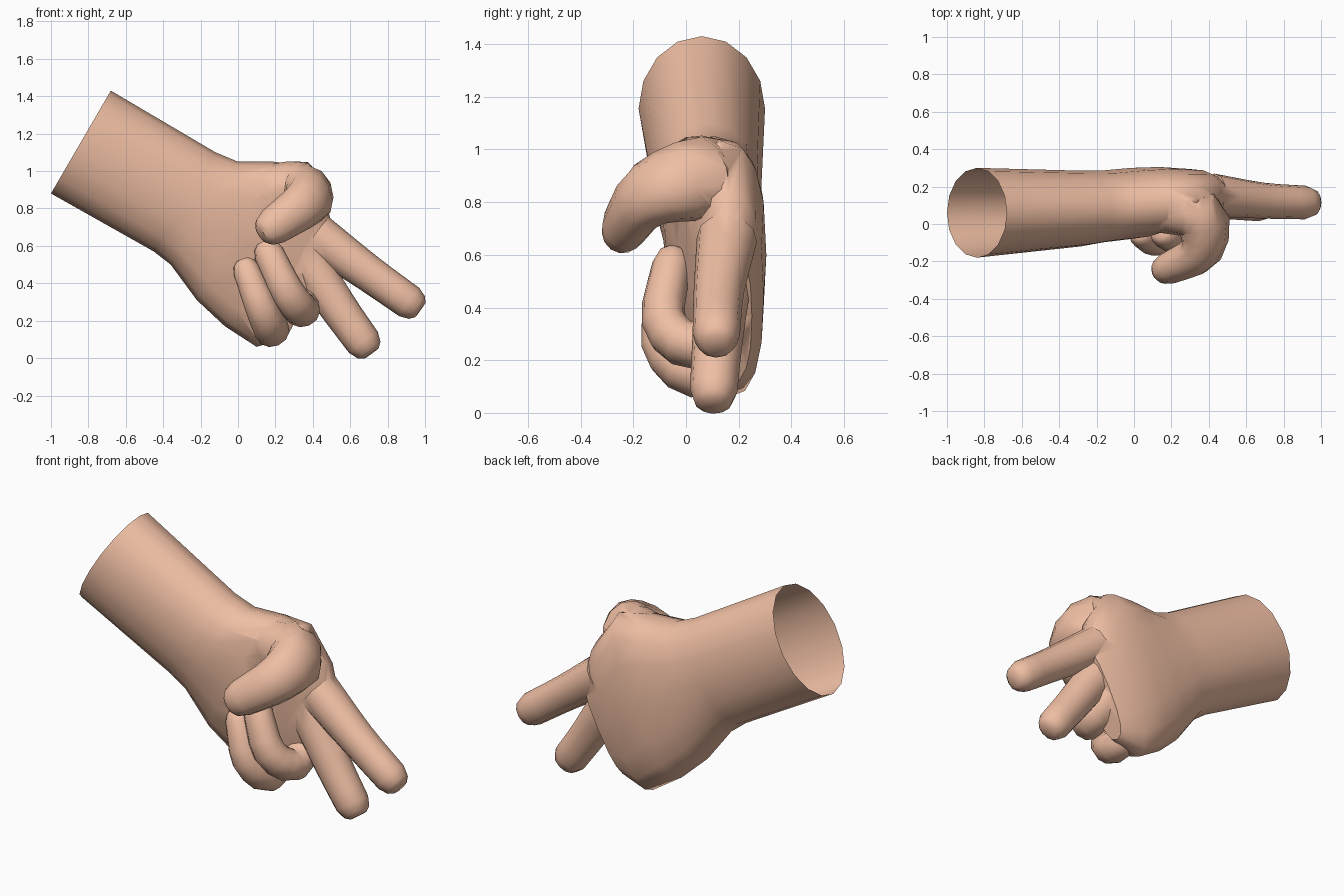
import bpy, bmesh, math
from mathutils import Vector as V

if "Cube" in bpy.data.objects:
    bpy.data.objects.remove(bpy.data.objects["Cube"])

skin = bpy.data.materials.new("skin")
skin.diffuse_color = (0.87, 0.52, 0.37, 1)
skin.use_nodes = True
skin.node_tree.nodes["Principled BSDF"].inputs["Base Color"].default_value = skin.diffuse_color


def ring(c, u, v, n, e):
    # superellipse ring around c with half axes u and v
    pts = []
    for i in range(n):
        a = 2 * math.pi * i / n
        k, s = math.cos(a), math.sin(a)
        pts.append(c + u * math.copysign(abs(k) ** e, k) + v * math.copysign(abs(s) ** e, s))
    return pts


def loft(name, rings):
    bm = bmesh.new()
    rows = [[bm.verts.new(p) for p in r] for r in rings]
    n = len(rows[0])
    for a, b in zip(rows, rows[1:]):
        for i in range(n):
            j = (i + 1) % n
            bm.faces.new((a[i], a[j], b[j], b[i]))
    bm.faces.new(rows[0])
    bm.faces.new(rows[-1])
    bmesh.ops.recalc_face_normals(bm, faces=bm.faces)
    me = bpy.data.meshes.new(name)
    bm.to_mesh(me)
    bm.free()
    me.materials.append(skin)
    ob = bpy.data.objects.new(name, me)
    bpy.context.collection.objects.link(ob)
    return ob


def smooth_path(keys, steps=3):
    # Catmull-Rom curve through (x, y, z, radius) keys
    k = [V(p) for p in keys]
    k = [2 * k[0] - k[1]] + k + [2 * k[-1] - k[-2]]
    out = []
    for a, b, c, d in zip(k, k[1:], k[2:], k[3:]):
        for i in range(steps):
            t = i / steps
            out.append(0.5 * (2 * b + (c - a) * t + (2 * a - 5 * b + 4 * c - d) * t ** 2
                              + (3 * b - a - 3 * c + d) * t ** 3))
    return out + [k[-2]]


def digit(name, side, flat, *keys):
    # tube along the keys, flattened across its side axis, with a rounded tip
    path = smooth_path(keys)
    end, r = path[-1].to_3d(), path[-1].w
    aim = (end - path[-2].to_3d()).normalized()
    for a in (0.65, 1.05):
        p = end + aim * r * 0.95 * math.sin(a)
        path.append(V((*p, r * math.cos(a))))
    pts = [p.to_3d() for p in path]
    rings = []
    for i, p in enumerate(pts):
        t = (pts[min(i + 1, len(pts) - 1)] - pts[max(i - 1, 0)]).normalized()
        v = V(side) - t * V(side).dot(t)
        v.normalize()
        rings.append(ring(p, v.cross(t) * path[i].w * flat, v * path[i].w, 12, 0.95))
    return loft(name, rings)


# forearm and palm: top (x, z), bottom (x, z), front y, back y
sections = [
    (-0.68, 1.43, -1.00, 0.88, -0.18, 0.30),
    (-0.12, 1.10, -0.45, 0.57, -0.12, 0.285),
    (0.00, 1.05, -0.36, 0.50, -0.10, 0.285),
    (0.19, 1.05, -0.22, 0.31, -0.08, 0.30),
    (0.34, 1.03, -0.07, 0.17, -0.03, 0.305),
    (0.47, 0.83, 0.10, 0.06, 0.03, 0.295),
    (0.53, 0.62, 0.26, 0.11, 0.08, 0.25),
]
rings = []
for i, (tx, tz, bx, bz, y0, y1) in enumerate(sections):
    y = (y0 + y1) / 2
    top, bot = V((tx, y, tz)), V((bx, y, bz))
    rings.append(ring((top + bot) / 2, (top - bot) / 2, V((0, (y1 - y0) / 2, 0)),
                      16, max(0.8, 1 - i * 0.05)))
hand = loft("hand_and_forearm", rings)

# straight fingers, thumb and curled fingers
straight, curled = (0, 1, 0), (0.9, 0, 0.4)
parts = [
    digit("index_finger", straight, 1.03,
          (0.42, 0.155, 0.655, 0.115), (0.69, 0.125, 0.46, 0.096), (0.915, 0.115, 0.3, 0.09)),
    digit("middle_finger", straight, 1.06,
          (0.33, 0.15, 0.58, 0.11), (0.53, 0.12, 0.28, 0.096), (0.67, 0.105, 0.085, 0.09)),
    digit("thumb", (-0.45, 0, 0.9), 0.85,
          (0.08, 0.08, 0.88, 0.14), (0.345, 0.05, 0.89, 0.165),
          (0.36, -0.14, 0.83, 0.13), (0.19, -0.235, 0.705, 0.102)),
    digit("ring_finger", curled, 0.92,
          (0.31, 0.2, 0.36, 0.09), (0.345, 0.03, 0.255, 0.096),
          (0.265, -0.085, 0.35, 0.092), (0.165, -0.055, 0.56, 0.08)),
    digit("little_finger", curled, 0.95,
          (0.14, 0.21, 0.22, 0.085), (0.18, 0.03, 0.15, 0.095),
          (0.125, -0.09, 0.27, 0.086), (0.045, -0.06, 0.47, 0.072)),
]

# fuse digits into one skin
bpy.context.view_layer.objects.active = hand
for ob in parts:
    m = hand.modifiers.new("fuse", 'BOOLEAN')
    m.operation, m.solver, m.object = 'UNION', 'EXACT', ob
    bpy.ops.object.modifier_apply(modifier=m.name)
    bpy.data.objects.remove(ob)

# open the forearm end
bm = bmesh.new()
bm.from_mesh(hand.data)
axis = V((-0.86, 0, 0.5))
cap = [f for f in bm.faces if f.normal.dot(axis) > 0.9 and f.calc_center_median().x < -0.6]
bmesh.ops.delete(bm, geom=cap, context='FACES')
bm.to_mesh(hand.data)
bm.free()

hand.select_set(True)
bpy.ops.object.shade_smooth_by_angle(angle=math.radians(45))
